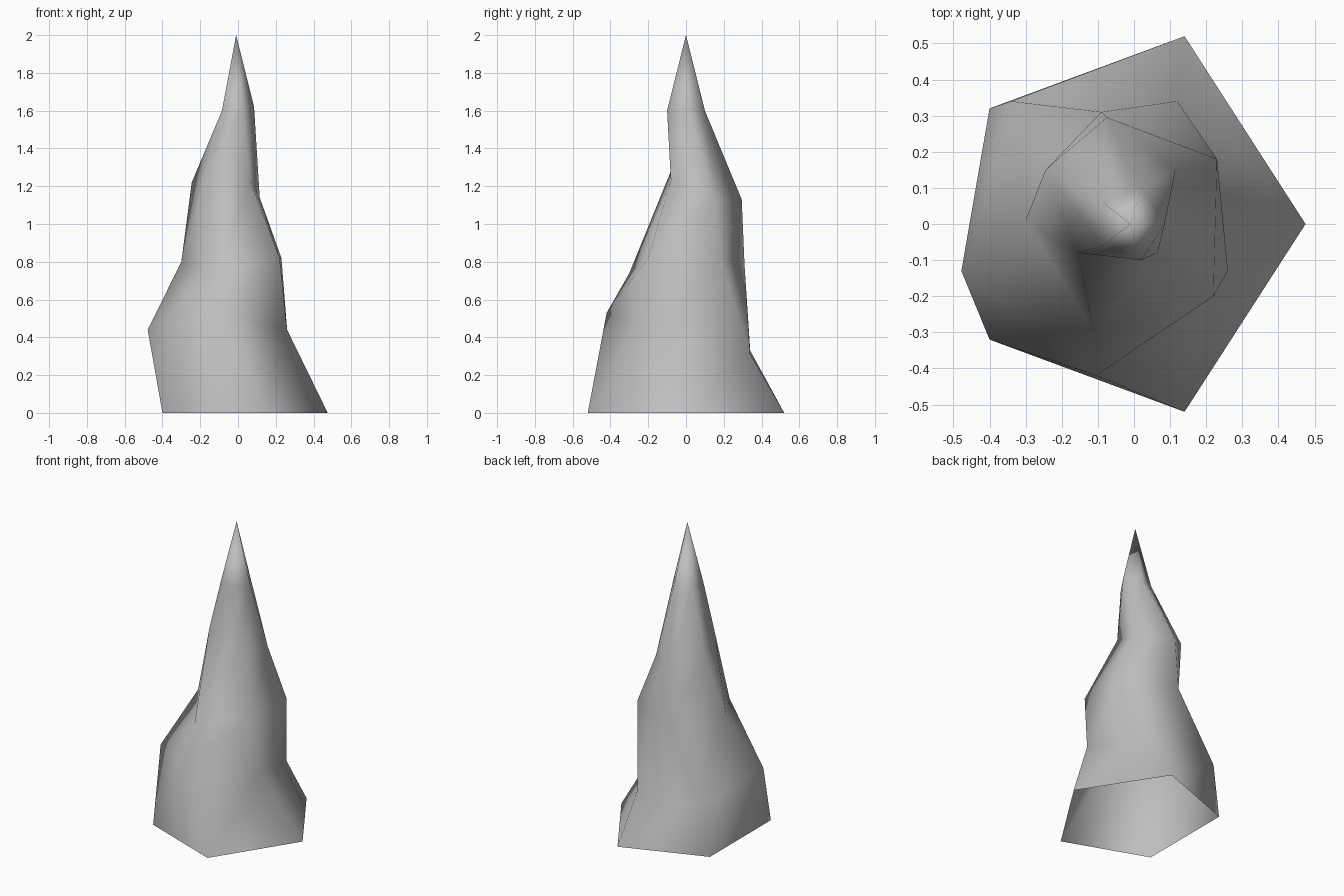
import bpy
import bmesh

cube = bpy.data.objects.get("Cube")
if cube:
    bpy.data.objects.remove(cube, do_unlink=True)

# Single stone colour
stone = bpy.data.materials.new("grey_stone")
stone.use_nodes = True
grey = (0.52, 0.52, 0.52, 1)
stone.diffuse_color = grey
shader = next(n for n in stone.node_tree.nodes if n.type == "BSDF_PRINCIPLED")
shader.inputs["Base Color"].default_value = grey
shader.inputs["Roughness"].default_value = 0.9

# Five-sided uneven rings, from the ground up
foot = [(0.475, 0, 0), (0.14, 0.52, 0), (-0.4, 0.32, 0),
        (-0.4, -0.32, 0), (0.14, -0.52, 0)]
bulge = [(0.26, -0.13, 0.44), (0.12, 0.34, 0.31), (-0.34, 0.34, 0.33),
         (-0.478, -0.13, 0.44), (-0.105, -0.42, 0.53)]
waist = [(0.22, -0.2, 0.82), (0.23, 0.18, 0.82), (-0.09, 0.31, 0.78),
         (-0.3, 0.01, 0.8), (-0.11, -0.3, 0.74)]
shoulder = [(0.065, -0.08, 1.23), (0.115, 0.15, 1.14), (-0.075, 0.295, 1.13),
            (-0.245, 0.15, 1.22), (-0.155, -0.08, 1.28)]
neck = [(0.02, -0.1, 1.6), (0.085, 0, 1.62), (0.02, 0.1, 1.6),
        (-0.085, 0.06, 1.6), (-0.085, -0.06, 1.6)]
tip = (-0.01, 0, 2)


def bridge(bm, low, high):
    """Join two rings with a band of triangles."""
    count = len(low)
    for i in range(count):
        j = (i + 1) % count
        bm.faces.new((low[i], low[j], high[j]))
        bm.faces.new((low[i], high[j], high[i]))


# Rock spire, open underneath
bm = bmesh.new()
rings = [[bm.verts.new(p) for p in ring]
         for ring in (foot, bulge, waist, shoulder, neck)]
for low, high in zip(rings, rings[1:]):
    bridge(bm, low, high)
apex = bm.verts.new(tip)
top = rings[-1]
for a, b in zip(top, top[1:] + top[:1]):
    bm.faces.new((a, b, apex))
for face in bm.faces:
    face.smooth = True

mesh = bpy.data.meshes.new("rock_spire")
bm.to_mesh(mesh)
bm.free()
mesh.materials.append(stone)
spire = bpy.data.objects.new("rock_spire", mesh)
bpy.context.collection.objects.link(spire)
